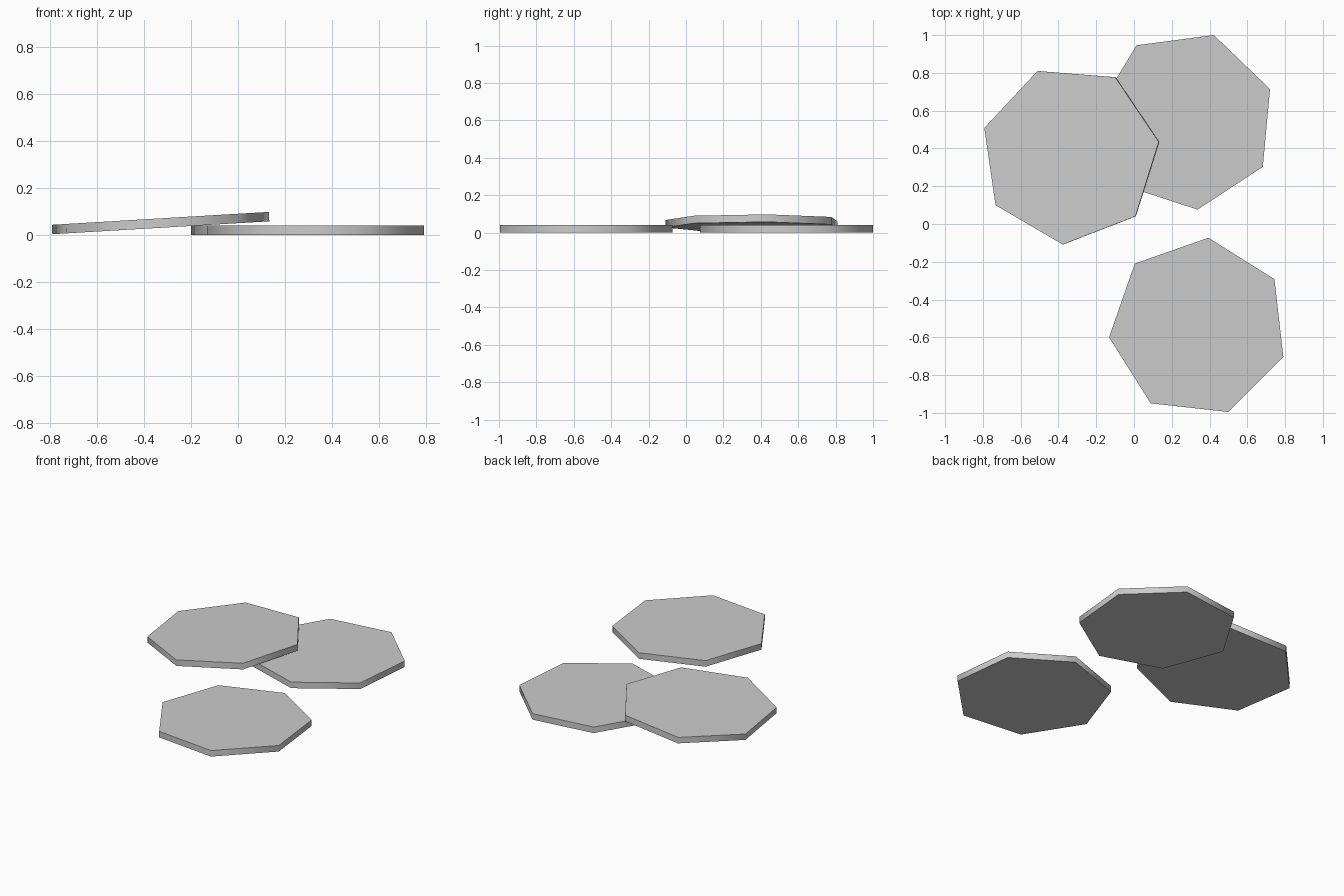
import bpy
import math

cube = bpy.data.objects.get("Cube")
if cube:
    bpy.data.objects.remove(cube, do_unlink=True)

RADIUS = 0.476
THICKNESS = 0.04

# Single grey finish
grey = bpy.data.materials.new("plain_grey")
grey.use_nodes = True
colour = (0.6, 0.6, 0.6, 1)
grey.diffuse_color = colour
grey.node_tree.nodes["Principled BSDF"].inputs["Base Color"].default_value = colour


def seven_sided_disc(name, centre, turn, tilt=0):
    """Flat heptagon with a corner pointing along the turn angle."""
    bpy.ops.mesh.primitive_cylinder_add(
        vertices=7, radius=RADIUS, depth=THICKNESS, location=centre)
    disc = bpy.context.object
    disc.name = name
    # The primitive's first corner points along +y
    disc.rotation_euler = (0, math.radians(tilt), math.radians(turn - 90))
    disc.rotation_mode = 'XYZ'
    if tilt:
        # Spin the outline first, then lean the disc about the y axis
        from mathutils import Matrix
        lean = Matrix.Rotation(math.radians(tilt), 4, 'Y')
        spin = Matrix.Rotation(math.radians(turn - 90), 4, 'Z')
        disc.matrix_world = Matrix.Translation(centre) @ lean @ spin
    disc.data.materials.append(grey)
    bpy.ops.object.shade_smooth_by_angle(angle=math.radians(60))
    return disc


# Two discs lie flat, the third leans on the back one
seven_sided_disc("front_disc", (0.341, -0.546, 0.02), -19.2)
seven_sided_disc("back_disc", (0.274, 0.548, 0.02), 20.4)
seven_sided_disc("leaning_disc", (-0.338, 0.366, 0.0495), 8.3, tilt=-3.4)
